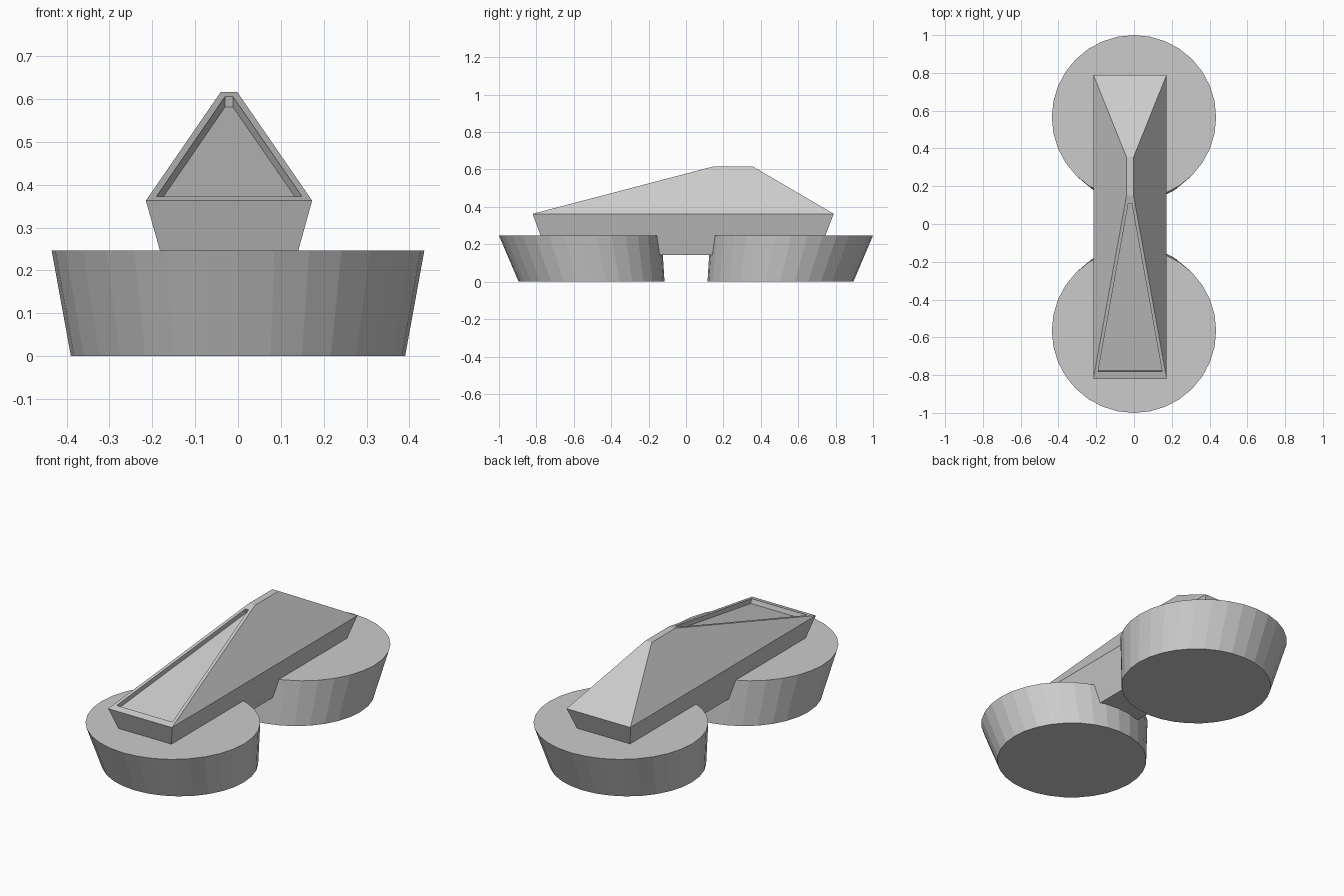
import bpy, bmesh
from mathutils import Vector

if "Cube" in bpy.data.objects:
    bpy.data.objects.remove(bpy.data.objects["Cube"])


def finish(bm, name):
    bmesh.ops.recalc_face_normals(bm, faces=bm.faces[:])
    mesh = bpy.data.meshes.new(name)
    bm.to_mesh(mesh)
    bm.free()
    obj = bpy.data.objects.new(name, mesh)
    bpy.context.collection.objects.link(obj)
    return obj


def rect(bm, x0, x1, y0, y1, z):
    return [bm.verts.new((x, y, z)) for x, y in ((x0, y0), (x1, y0), (x1, y1), (x0, y1))]


def bridge(bm, a, b):
    n = len(a)
    return [bm.faces.new((a[i], a[(i + 1) % n], b[(i + 1) % n], b[i])) for i in range(n)]


# Two round feet, tapering down and leaning towards the centre
H = 0.247
for side, name in ((-1, "front_foot"), (1, "back_foot")):
    bm = bmesh.new()
    bmesh.ops.create_cone(bm, cap_ends=True, segments=32, radius1=0.39, radius2=0.435, depth=H)
    for v in bm.verts:
        v.co.y += side * (0.505 if v.co.z < 0 else 0.565)
        v.co.z += H / 2
    finish(bm, name)

# Hull-shaped body: flared sides and a roof rising to a short narrow ridge
bm = bmesh.new()
base = rect(bm, -0.153, 0.112, -0.74, 0.705, 0.143)
eave = rect(bm, -0.215, 0.173, -0.82, 0.79, 0.363)
ridge = rect(bm, -0.04, -0.002, 0.15, 0.355, 0.617)
bm.faces.new(base[::-1])
bm.faces.new(ridge)
bridge(bm, base, eave)
front = bridge(bm, eave, ridge)[0]

# Recessed panel in the long front slope
normal = Vector((0, -0.254, 0.97)).normalized()
outer = list(front.verts)
bm.faces.remove(front)


def slope_y(z):
    return -0.82 + (z - 0.363) / 0.254 * 0.97


panel = ((-0.19, 0.373), (0.149, 0.373), (-0.012, 0.606), (-0.030, 0.606))
rim = [bm.verts.new((x, slope_y(z), z)) for x, z in panel]
floor = [bm.verts.new(v.co - normal * 0.025) for v in rim]
bridge(bm, outer, rim)
bridge(bm, rim, floor)
bm.faces.new(floor)
finish(bm, "body")
